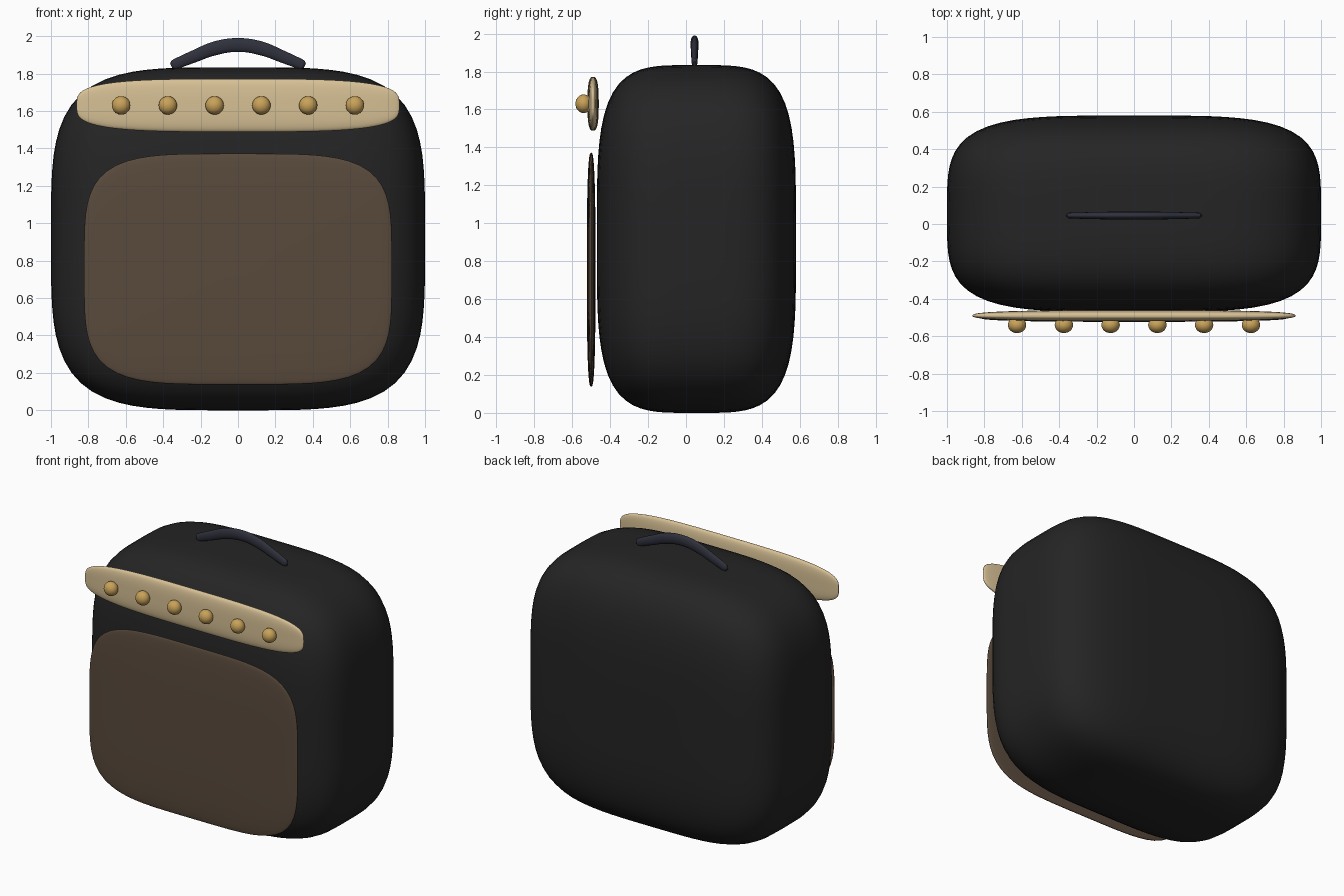
import bpy, bmesh, math
from mathutils import Vector

if "Cube" in bpy.data.objects:
    bpy.data.objects.remove(bpy.data.objects["Cube"])


def material(name, rgb):
    m = bpy.data.materials.new(name)
    m.diffuse_color = (*rgb, 1)
    m.use_nodes = True
    m.node_tree.nodes["Principled BSDF"].inputs["Base Color"].default_value = m.diffuse_color
    return m


black = material("black_covering", (0.018, 0.018, 0.018))
brown = material("brown_cloth", (0.10, 0.068, 0.045))
cream = material("cream_panel", (0.68, 0.53, 0.30))
gold = material("gold_knob", (0.58, 0.36, 0.10))
navy = material("dark_handle", (0.028, 0.03, 0.045))


def soft_box(name, centre, half, n, m, mat, cuts=23):
    """Rounded box: exponent n in the front outline, m through the depth."""
    bm = bmesh.new()
    bmesh.ops.create_cube(bm, size=2)
    bmesh.ops.subdivide_edges(bm, edges=bm.edges[:], cuts=cuts, use_grid_fill=True)
    for v in bm.verts:
        x, y, z = (math.tan(c * math.pi / 4) for c in v.co)
        r = ((abs(x) ** n + abs(z) ** n) ** (m / n) + abs(y) ** m) ** (1 / m)
        v.co = Vector((x * half[0], y * half[1], z * half[2])) / r
    for f in bm.faces:
        f.smooth = True
    mesh = bpy.data.meshes.new(name)
    bm.to_mesh(mesh)
    bm.free()
    ob = bpy.data.objects.new(name, mesh)
    ob.location = centre
    mesh.materials.append(mat)
    bpy.context.collection.objects.link(ob)
    return ob


# Cabinet, speaker cloth and control panel
soft_box("cabinet", (0, 0.055, 0.917), (1.0, 0.525, 0.917), 4, 4, black)
soft_box("speaker_cloth", (0, -0.5, 0.755), (0.823, 0.023, 0.617), 4.3, 2.8, brown)
soft_box("control_panel", (0, -0.49, 1.63), (0.863, 0.03, 0.142), 3.5, 2.8, cream)

# Row of knobs
for i in range(6):
    soft_box(f"knob_{i + 1}", (-0.625 + 0.25 * i, -0.54, 1.63),
             (0.049, 0.043, 0.049), 2, 2, gold, cuts=9)

# Carrying handle: arched tube, flattened front to back
curve = bpy.data.curves.new("handle", "CURVE")
curve.dimensions = "3D"
curve.bevel_depth = 0.038
curve.bevel_resolution = 5
curve.resolution_u = 10
curve.use_fill_caps = True
half_path = [(0.357, 1.840, 0.35), (0.345, 1.846, 0.72), (0.24, 1.890, 0.88), (0.12, 1.936, 1.0)]
path = [(-x, z, r) for x, z, r in half_path] + [(0, 1.953, 1.0)] + half_path[::-1]
spline = curve.splines.new("BEZIER")
spline.bezier_points.add(len(path) - 1)
for p, (x, z, r) in zip(spline.bezier_points, path):
    p.co = (x, 0, z)
    p.radius = r
    p.handle_left_type = p.handle_right_type = "AUTO"
curve.materials.append(navy)
handle = bpy.data.objects.new("handle", curve)
handle.location.y = 0.045
handle.scale.y = 0.55
bpy.context.collection.objects.link(handle)
bpy.context.view_layer.objects.active = handle
handle.select_set(True)
bpy.ops.object.convert(target="MESH")
bpy.ops.object.shade_smooth_by_angle()
